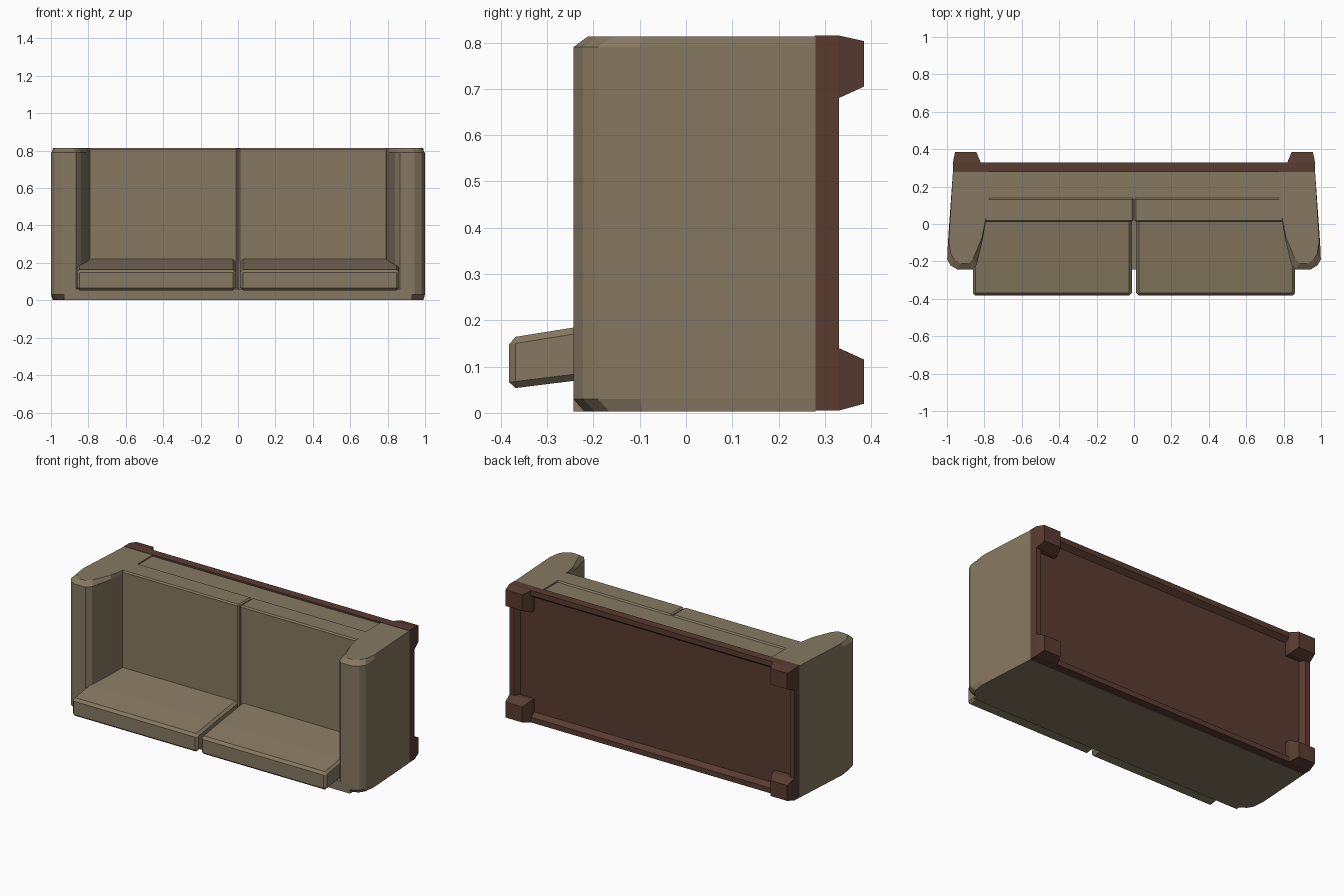
import bpy, bmesh

if "Cube" in bpy.data.objects:
    bpy.data.objects.remove(bpy.data.objects["Cube"])


def material(name, col):
    m = bpy.data.materials.new(name)
    m.diffuse_color = (*col, 1)
    m.use_nodes = True
    m.node_tree.nodes["Principled BSDF"].inputs["Base Color"].default_value = m.diffuse_color
    return m


FABRIC = material("tan fabric", (0.24, 0.19, 0.12))
WOOD = material("dark brown wood", (0.10, 0.045, 0.03))


def finish(name, bm, mat):
    bmesh.ops.recalc_face_normals(bm, faces=bm.faces)
    me = bpy.data.meshes.new(name)
    bm.to_mesh(me)
    bm.free()
    me.materials.append(mat)
    ob = bpy.data.objects.new(name, me)
    bpy.context.collection.objects.link(ob)
    return ob


def loft(name, rings, mat, bevel=0):
    """Skin matching closed rings of points and cap both ends."""
    bm = bmesh.new()
    vs = [[bm.verts.new(p) for p in r] for r in rings]
    n = len(vs[0])
    for a, b in zip(vs, vs[1:]):
        for i in range(n):
            j = (i + 1) % n
            bm.faces.new((a[i], a[j], b[j], b[i]))
    bm.faces.new(vs[0])
    bm.faces.new(vs[-1])
    ob = finish(name, bm, mat)
    if bevel:
        mod = ob.modifiers.new("soft edge", 'BEVEL')
        mod.width = bevel
        mod.segments = 1
        mod.limit_method = 'ANGLE'
    return ob


def rect(x0, x1, z0, z1, y):
    return [(x0, y, z0), (x1, y, z0), (x1, y, z1), (x0, y, z1)]


def box(name, x0, x1, y0, y1, z0, z1, mat, bevel=0):
    return loft(name, [rect(x0, x1, z0, z1, y0), rect(x0, x1, z0, z1, y1)], mat, bevel)


# The sofa lies on its back: its underside faces +y and its seat front faces +z
box("sofa_body", -0.80, 0.80, 0.13, 0.28, 0.005, 0.805, FABRIC)
box("back_panel", -0.93, 0.93, -0.243, 0.28, 0.003, 0.06, FABRIC)

# Arm outline, flared outward with a faceted roll at the top
ARM = [(0.968, 0.28), (0.995, -0.10), (0.999, -0.19), (0.98, -0.222), (0.945, -0.243),
       (0.865, -0.243), (0.84, -0.215), (0.808, -0.08), (0.775, 0.12), (0.775, 0.28)]


def arm_ring(z, inset, side):
    ring = []
    for x, y in ARM:
        k = 1 if y < -0.15 else 0.25 if y < 0 else 0
        dx = inset * k * (1 if x < 0.9 else -1)
        ring.append((side * (x + dx * 0.7), y + inset * k * 1.1, z))
    return ring


for side, label in ((-1, "left"), (1, "right")):
    # Arm with chamfered front and rear ends
    loft(label + "_arm", [arm_ring(0.003, 0.022, side), arm_ring(0.03, 0, side),
                          arm_ring(0.79, 0, side), arm_ring(0.813, 0.028, side)], FABRIC)
    # Seat cushion
    xs = sorted((side * 0.003, side * 0.80))
    box(label + "_seat_cushion", *xs, 0.012, 0.14, 0.05, 0.813, FABRIC, 0.008)
    # Leaning back cushion
    xs = sorted((side * 0.012, side * 0.862))
    loft(label + "_back_cushion", [rect(*xs, 0.052, 0.162, -0.382),
                                   rect(*xs, 0.072, 0.188, -0.22),
                                   rect(*xs, 0.10, 0.222, 0.03)], FABRIC, 0.014)

# Wooden base with a recessed underside
bm = bmesh.new()
a = [bm.verts.new(p) for p in rect(-0.968, 0.968, 0.005, 0.815, 0.278)]
b = [bm.verts.new(p) for p in rect(-0.968, 0.968, 0.005, 0.815, 0.33)]
bm.faces.new(a)
under = bm.faces.new(b)
for i in range(4):
    j = (i + 1) % 4
    bm.faces.new((a[i], a[j], b[j], b[i]))
bmesh.ops.recalc_face_normals(bm, faces=bm.faces)
bmesh.ops.inset_region(bm, faces=[under], thickness=0.045)
bmesh.ops.inset_region(bm, faces=[under], thickness=0.03, depth=-0.03)
finish("base_frame", bm, WOOD)

# Four tapered feet, with a stub reaching into the recess
for side, label in ((-1, "left"), (1, "right")):
    for end, zs, tip in (("rear", (0.005, 0.14), (0.02, 0.115)),
                         ("front", (0.68, 0.815), (0.705, 0.803))):
        wide = sorted((side * 0.82, side * 0.968))
        thin = sorted((side * 0.843, side * 0.957))
        loft(f"{end}_{label}_foot", [rect(*wide, *zs, 0.29), rect(*wide, *zs, 0.33),
                                     rect(*thin, *tip, 0.385)], WOOD)
